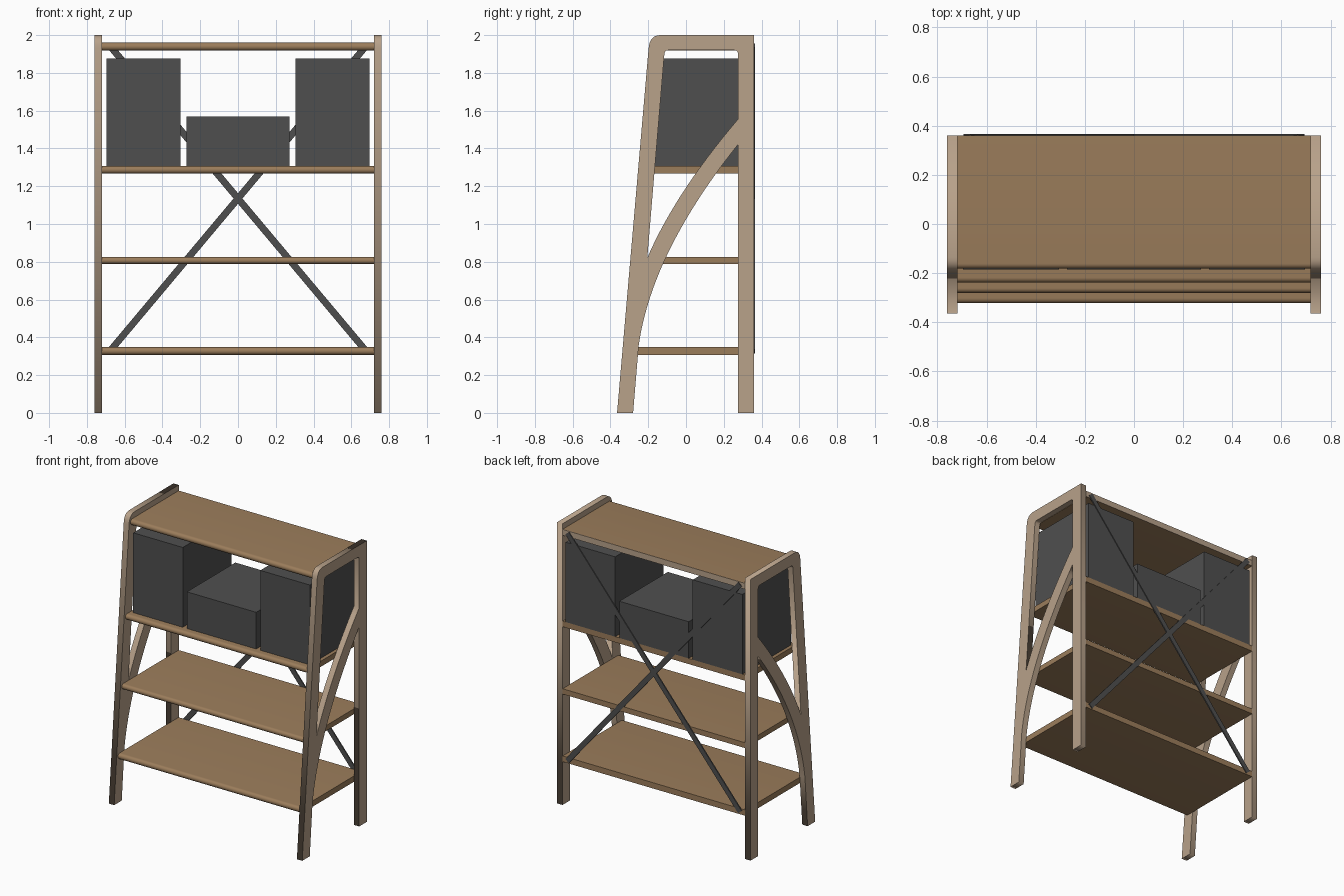
import bpy, bmesh, math
from mathutils import Matrix, Vector

if "Cube" in bpy.data.objects:
    bpy.data.objects.remove(bpy.data.objects["Cube"])


def material(name, rgb):
    m = bpy.data.materials.new(name)
    m.diffuse_color = (*rgb, 1)
    m.use_nodes = True
    m.node_tree.nodes["Principled BSDF"].inputs["Base Color"].default_value = m.diffuse_color
    return m


PALE = material("pale wood", (0.48, 0.36, 0.255))
BROWN = material("brown wood", (0.33, 0.205, 0.105))
GREY = material("dark grey", (0.078, 0.078, 0.078))


def add(name, mesh, mat):
    ob = bpy.data.objects.new(name, mesh)
    mesh.materials.clear()
    mesh.materials.append(mat)
    bpy.context.collection.objects.link(ob)
    return ob


def box(name, x, y, z, mat):
    bm = bmesh.new()
    bmesh.ops.create_cube(bm, size=1)
    for v in bm.verts:
        v.co = [r[0] if c < 0 else r[1] for r, c in zip((x, y, z), v.co)]
    me = bpy.data.meshes.new(name)
    bm.to_mesh(me)
    bm.free()
    return add(name, me, mat)


def arc(a, c, b, n):
    """Quadratic curve from a to b with control point c."""
    a, c, b = Vector(a), Vector(c), Vector(b)
    return [tuple(a * (1 - t) ** 2 + c * 2 * t * (1 - t) + b * t * t)
            for t in (i / n for i in range(n + 1))]


# Side frames: slanted front leg, upright back leg, top bar and curved brace
outline = ([(-0.365, 0)] + arc((-0.198, 1.93), (-0.192, 2.0), (-0.135, 2.0), 8)
           + [(0.361, 2.0), (0.361, 0), (0.275, 0)]
           + arc((0.275, 1.42), (-0.18, 0.85), (-0.25, 0.36), 20) + [(-0.28, 0)])
opening = (arc((-0.205, 0.82), (-0.06, 1.16), (0.275, 1.555), 20)
           + arc((0.275, 1.9), (0.275, 1.92), (0.255, 1.92), 5)
           + arc((-0.095, 1.92), (-0.113, 1.92), (-0.115, 1.895), 5))
for side, sx in (("left", -0.74), ("right", 0.74)):
    cu = bpy.data.curves.new("profile", 'CURVE')
    cu.dimensions = '2D'
    cu.fill_mode = 'BOTH'
    cu.extrude = 0.021
    for pts in (outline, opening):
        sp = cu.splines.new('POLY')
        sp.points.add(len(pts) - 1)
        for p, q in zip(sp.points, pts):
            p.co = (q[0], q[1], 0, 1)
        sp.use_cyclic_u = True
    tmp = bpy.data.objects.new("profile", cu)
    me = bpy.data.meshes.new_from_object(tmp)
    bpy.data.objects.remove(tmp)
    me.transform(Matrix(((0, 0, 1, sx), (1, 0, 0, 0), (0, 1, 0, 0), (0, 0, 0, 1))))
    add(side + "_side_frame", me, PALE)

# Shelves with a rounded front edge
for name, front, z0, z1 in (("bottom_shelf", -0.322, 0.307, 0.348),
                            ("lower_shelf", -0.28, 0.788, 0.826),
                            ("middle_shelf", -0.238, 1.267, 1.307),
                            ("top_shelf", -0.182, 1.918, 1.96)):
    r = (z1 - z0) / 2
    prof = [(0.36, z0), (0.36, z1)]
    prof += [(front + r - r * math.sin(a), z0 + r + r * math.cos(a))
             for a in (math.pi * i / 12 for i in range(13))]
    bm = bmesh.new()
    f = bm.faces.new([bm.verts.new((-0.72, y, z)) for y, z in prof])
    ext = bmesh.ops.extrude_face_region(bm, geom=[f])["geom"]
    bmesh.ops.translate(bm, vec=(1.44, 0, 0),
                        verts=[v for v in ext if isinstance(v, bmesh.types.BMVert)])
    bmesh.ops.recalc_face_normals(bm, faces=bm.faces)
    me = bpy.data.meshes.new(name)
    bm.to_mesh(me)
    bm.free()
    ob = add(name, me, BROWN)
    bpy.context.view_layer.objects.active = ob
    ob.select_set(True)
    bpy.ops.object.shade_smooth_by_angle(angle=math.radians(35))
    ob.select_set(False)

# Pale strip along the back of the top shelf
box("top_back_rail", (-0.72, 0.72), (0.355, 0.361), (1.918, 1.96), PALE)

# Boxes standing on the middle shelf
box("left_tall_box", (-0.695, -0.305), (-0.185, 0.36), (1.307, 1.875), GREY)
box("right_tall_box", (0.305, 0.695), (-0.185, 0.36), (1.307, 1.875), GREY)
box("low_box", (-0.273, 0.273), (-0.185, 0.36), (1.307, 1.568), GREY)

# Crossed flat braces on the back
length = 2 * math.hypot(0.68, 0.81)
for name, s in (("rising_brace", 1), ("falling_brace", -1)):
    ob = box(name, (-length / 2, length / 2), (0.357, 0.366), (-0.018, 0.018), GREY)
    ob.data.transform(Matrix.Translation((0, 0, 1.135))
                      @ Matrix.Rotation(-s * math.atan2(0.81, 0.68), 4, 'Y'))
